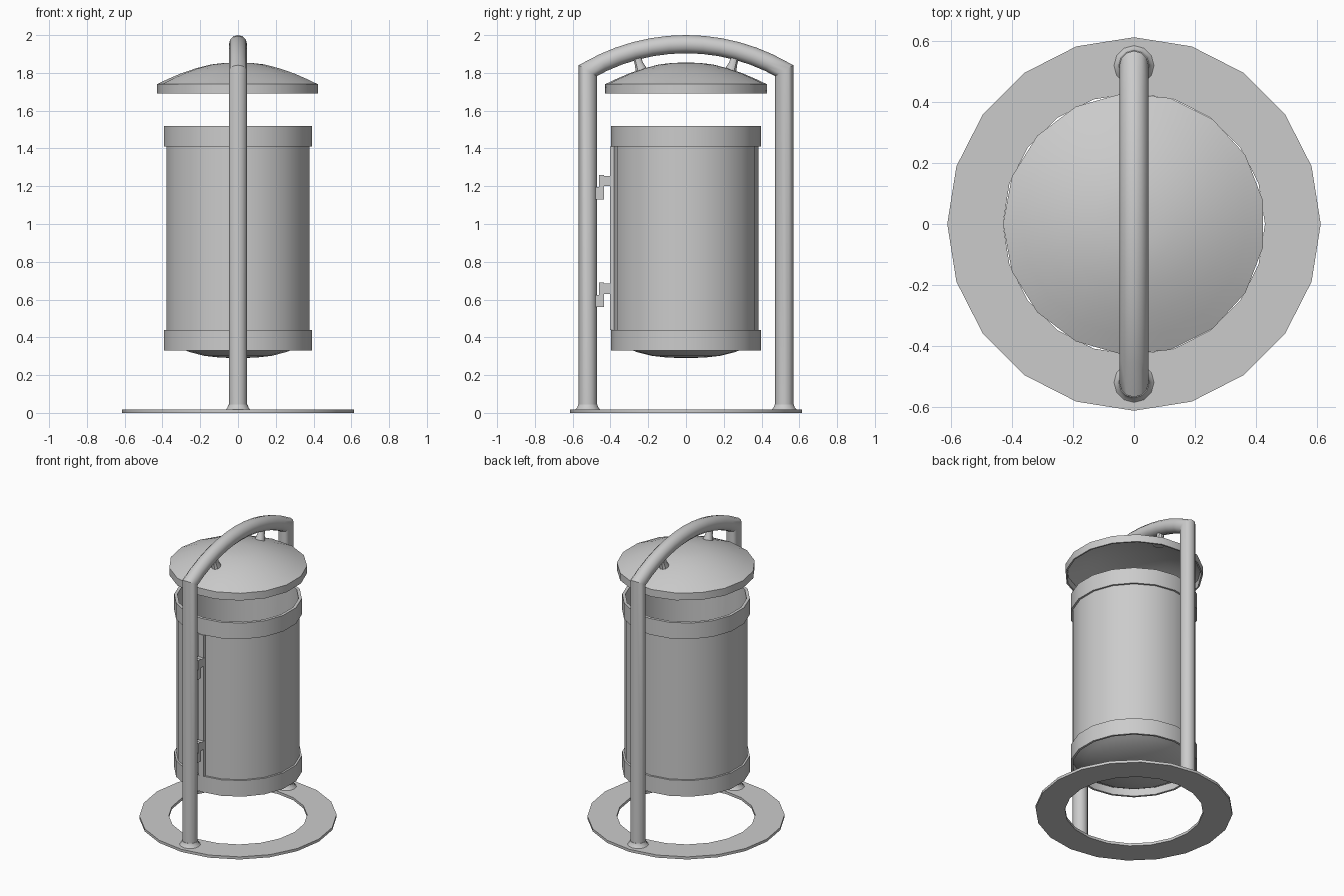
import bpy, bmesh
from math import sin, cos, pi, radians, asin
from mathutils import Vector

if "Cube" in bpy.data.objects:
    bpy.data.objects.remove(bpy.data.objects["Cube"])


def finish(name, bm, angle=35):
    bmesh.ops.remove_doubles(bm, verts=bm.verts, dist=1e-5)
    bmesh.ops.recalc_face_normals(bm, faces=bm.faces)
    me = bpy.data.meshes.new(name)
    bm.to_mesh(me)
    bm.free()
    ob = bpy.data.objects.new(name, me)
    bpy.context.collection.objects.link(ob)
    bpy.ops.object.select_all(action='DESELECT')
    ob.select_set(True)
    bpy.context.view_layer.objects.active = ob
    bpy.ops.object.shade_smooth_by_angle(angle=radians(angle))
    return ob


def skin(bm, rings, closed=False):
    n = len(rings[0])
    pairs = list(zip(rings, rings[1:]))
    if closed:
        pairs.append((rings[-1], rings[0]))
    for a, b in pairs:
        for i in range(n):
            j = (i + 1) % n
            bm.faces.new((a[i], a[j], b[j], b[i]))


def lathe(name, profile, sides, start=0.0, closed=False, center=(0, 0)):
    """Revolve (radius, z) points about a vertical axis."""
    bm = bmesh.new()
    rings = []
    for r, z in profile:
        rings.append([bm.verts.new((center[0] + r * cos(start + 2 * pi * i / sides),
                                    center[1] + r * sin(start + 2 * pi * i / sides), z))
                      for i in range(sides)])
    skin(bm, rings, closed)
    bmesh.ops.dissolve_degenerate(bm, dist=1e-6, edges=bm.edges)
    return finish(name, bm)


def tube(name, path, radii, sides=12):
    """Sweep a mitred round tube along a (y, z) path in the x = 0 plane."""
    bm = bmesh.new()
    pts = [Vector(p) for p in path]
    rings = []
    for k, p in enumerate(pts):
        d0 = (p - pts[k - 1]).normalized() if k else (pts[1] - p).normalized()
        d1 = (pts[k + 1] - p).normalized() if k < len(pts) - 1 else d0
        t = (d0 + d1).normalized()
        m = 1 / t.dot(d0)
        ring = []
        for i in range(sides):
            a = 2 * pi * i / sides
            o = radii[k] * sin(a) * m
            ring.append(bm.verts.new((radii[k] * cos(a), p.x - t.y * o, p.y + t.x * o)))
        rings.append(ring)
    skin(bm, rings)
    bm.faces.new(rings[0])
    bm.faces.new(rings[-1])
    return finish(name, bm)


def box(name, lo, hi):
    bm = bmesh.new()
    bmesh.ops.create_cube(bm, size=1)
    for v in bm.verts:
        v.co = [(l + h) / 2 + c * (h - l) for l, h, c in zip(lo, hi, v.co)]
    return finish(name, bm)


# Flat ring on the ground
lathe("base_ring", [(0.43, 0), (0.613, 0), (0.613, 0.018), (0.43, 0.018)], 20, closed=True)

# Posts and arch as one bent tube
P, R, APEX = 0.52, 1.035, 1.952
half = asin(P / R)
arch = []
for i in range(13):
    a = -half + 2 * half * i / 12
    arch.append((R * sin(a), APEX - R + R * cos(a)))
path = [(-P, 0.002)] + arch + [(P, 0.002)]
tube("post_frame", path, [0.048] * len(path))

for s, side in ((-1, "front"), (1, "back")):
    # Weld flare at each post foot
    lathe(side + "_foot_flare", [(0.04, 0.016), (0.068, 0.016), (0.057, 0.026),
                                 (0.05, 0.045), (0.04, 0.045)], 12,
          closed=True, center=(0, s * P))
    # Stub carrying the lid
    tube(side + "_lid_stub", [(s * 0.235, 1.80), (s * 0.24, 1.825), (s * 0.25, 1.85),
                              (s * 0.265, 1.91)], [0.034, 0.03, 0.023, 0.023], 10)

# Domed hollow lid
lathe("lid", [(0, 1.855), (0.07, 1.853), (0.14, 1.845), (0.22, 1.825), (0.30, 1.798),
              (0.37, 1.768), (0.43, 1.74), (0.43, 1.69), (0.42, 1.69), (0.418, 1.732),
              (0.30, 1.785), (0.22, 1.812), (0.14, 1.832), (0, 1.842)], 17, start=pi)

# Open bin with raised bands and a dished floor
lathe("bin_body", [(0, 0.29), (0.10, 0.293), (0.18, 0.302), (0.26, 0.322), (0.32, 0.345),
                   (0.383, 0.38), (0.383, 0.33), (0.398, 0.33), (0.398, 0.44),
                   (0.385, 0.44), (0.385, 1.41), (0.398, 1.41), (0.398, 1.52),
                   (0.378, 1.52), (0.376, 0.388), (0.32, 0.355), (0.26, 0.332),
                   (0.18, 0.312), (0, 0.30)], 18, start=pi / 2)

# Mounting strip and two stepped hinges on the front
box("mounting_strip", (-0.02, -0.402, 0.44), (0.02, -0.37, 1.41))
for z, n in ((0.56, "lower"), (1.13, "upper")):
    box(n + "_hinge_post_side", (-0.022, -0.48, z), (0.022, -0.435, z + 0.065))
    box(n + "_hinge_plate", (-0.022, -0.46, z), (0.022, -0.435, z + 0.13))
    box(n + "_hinge_bin_side", (-0.022, -0.45, z + 0.07), (0.022, -0.39, z + 0.125))
